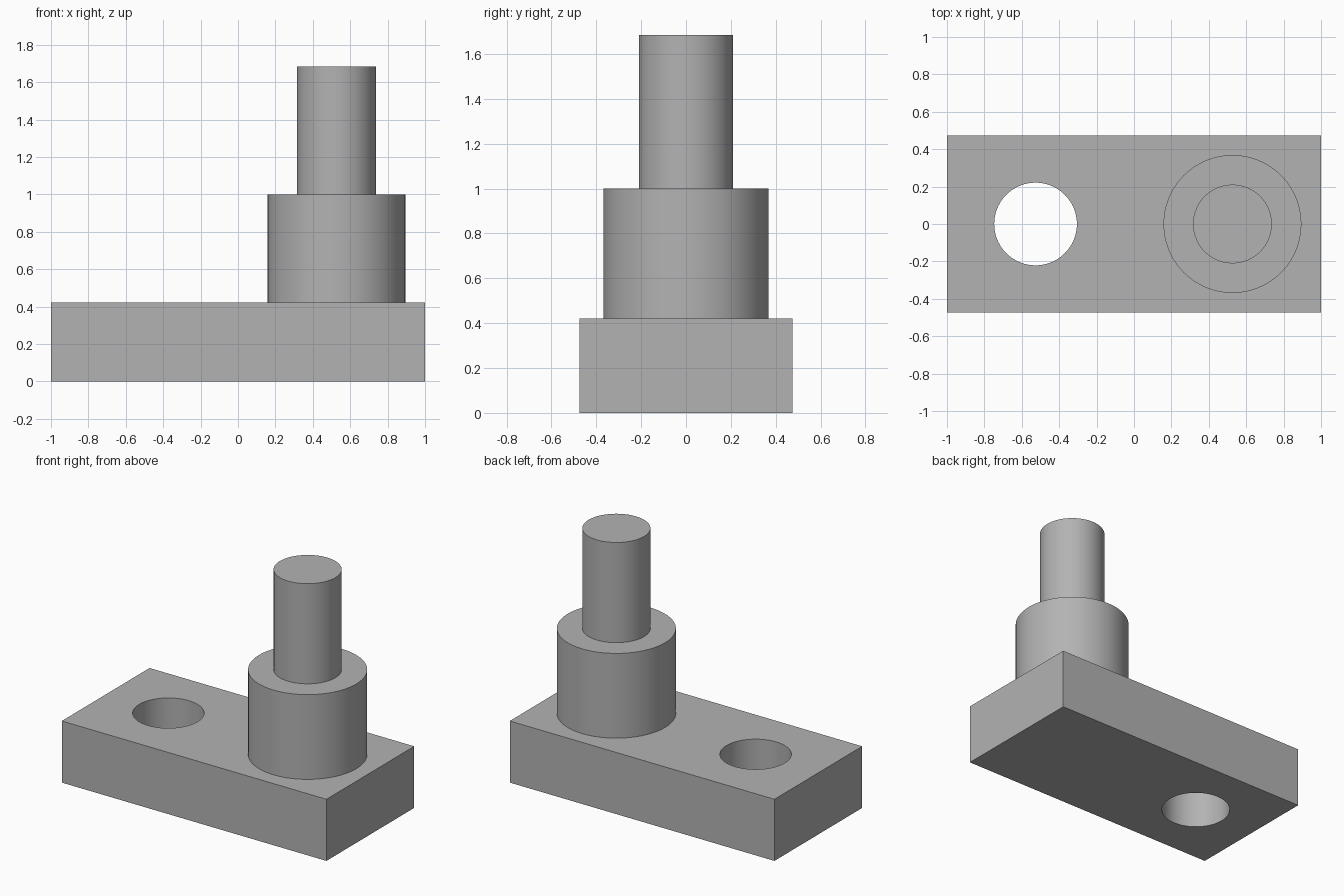
import bpy

cube = bpy.data.objects.get("Cube")
if cube:
    bpy.data.objects.remove(cube, do_unlink=True)

UNIT = 2 / 19          # base module: the plate is 19 modules long
OFFSET = 5 * UNIT      # hole and post distance from the centre
PLATE_TOP = 4 * UNIT
BOSS_TOP = 9.5 * UNIT
PIN_TOP = 16 * UNIT

grey = bpy.data.materials.new("plain grey")
grey.use_nodes = True
colour = (0.45, 0.45, 0.45, 1)
grey.diffuse_color = colour
grey.node_tree.nodes["Principled BSDF"].inputs["Base Color"].default_value = colour


def cylinder(name, x, radius, bottom, top):
    bpy.ops.mesh.primitive_cylinder_add(
        vertices=96, radius=radius, depth=top - bottom,
        location=(x, 0, (bottom + top) / 2))
    obj = bpy.context.object
    obj.name = name
    obj.data.materials.append(grey)
    bpy.ops.object.shade_smooth_by_angle()
    return obj


# Through-hole cutter
cutter = cylinder("hole_cutter", -OFFSET, 2.1 * UNIT, -UNIT, PLATE_TOP + UNIT)
cutter.hide_render = True
cutter.hide_viewport = True

# Base plate with round hole
bpy.ops.mesh.primitive_cube_add(size=1, location=(0, 0, PLATE_TOP / 2))
plate = bpy.context.object
plate.name = "base_plate"
plate.scale = (19 * UNIT, 9 * UNIT, PLATE_TOP)
bpy.ops.object.transform_apply(location=False, rotation=False, scale=True)
plate.data.materials.append(grey)
cut = plate.modifiers.new("round_hole", "BOOLEAN")
cut.operation = "DIFFERENCE"
cut.solver = "EXACT"
cut.object = cutter
bpy.ops.object.modifier_apply(modifier=cut.name)
bpy.data.objects.remove(cutter, do_unlink=True)
bpy.ops.object.shade_smooth_by_angle()

# Stepped post
cylinder("boss", OFFSET, 3.5 * UNIT, PLATE_TOP, BOSS_TOP)
cylinder("pin", OFFSET, 2 * UNIT, BOSS_TOP, PIN_TOP)
